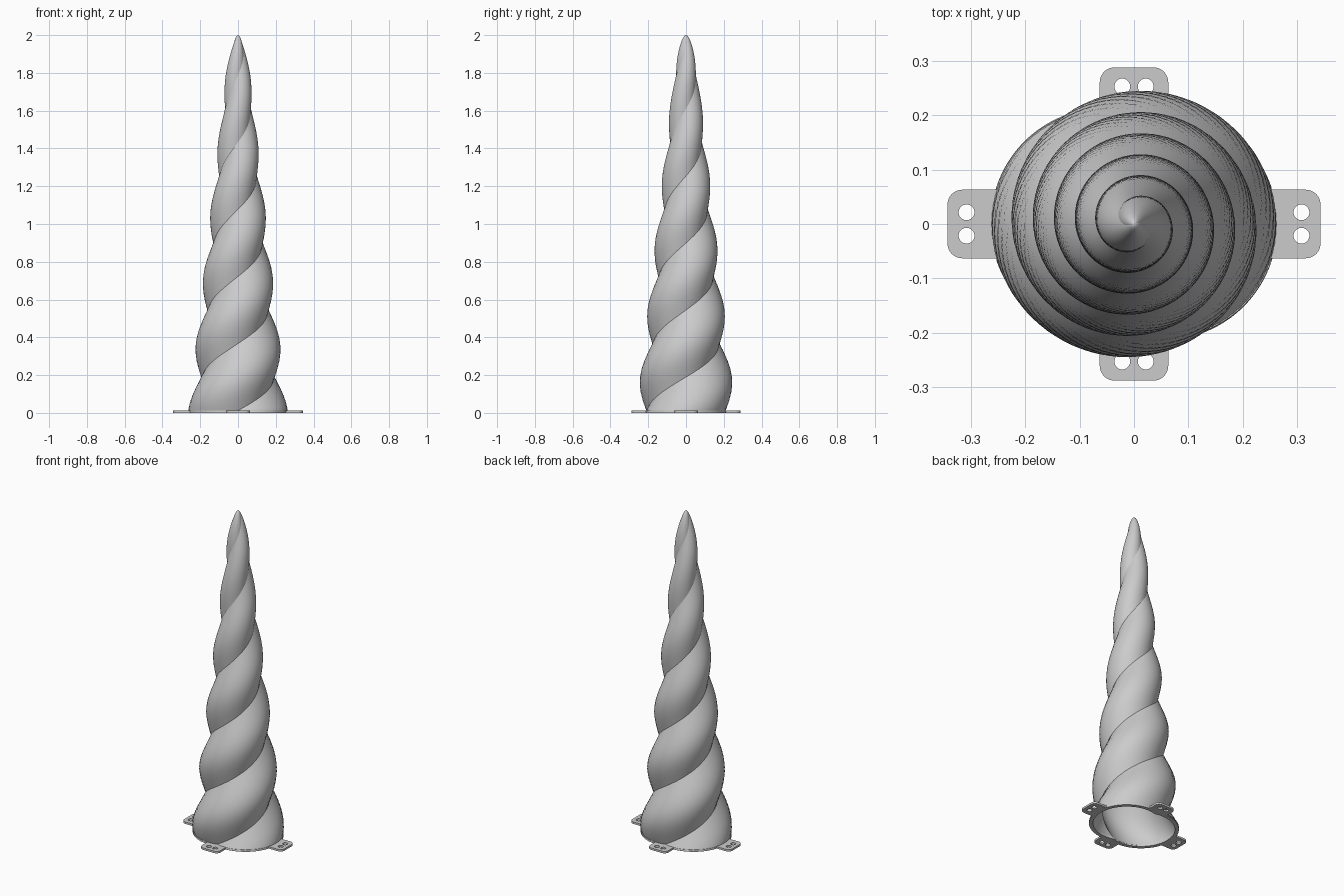
import bpy, bmesh, math

cube = bpy.data.objects.get("Cube")
if cube:
    bpy.data.objects.remove(cube, do_unlink=True)

BASE, TOP = 0.012, 2.0      # horn starts on the flange and ends at the tip
LOBE_RISE = 0.355           # height of half a turn
WALL = 0.02
SIDES, ROWS = 96, 150

grey = bpy.data.materials.new("light grey")
grey.use_nodes = True
grey.diffuse_color = (0.6, 0.6, 0.6, 1)
grey.node_tree.nodes["Principled BSDF"].inputs["Base Color"].default_value = (0.6, 0.6, 0.6, 1)


def lobed_radius(size, angle, inset=0.0):
    """Outline of two overlapping circles lying side by side."""
    shift, radius = 0.2 * size, 0.8 * size - inset
    across = min(abs(shift * math.sin(angle)), radius)
    return shift * abs(math.cos(angle)) + math.sqrt(radius ** 2 - across ** 2)


def horn_size(z):
    """Straight taper with a rounded tip."""
    t = max(0, (z - 1.72) / (TOP - 1.72))
    return (0.263 - 0.111 * (z - BASE)) * math.sqrt(max(0, 1 - t ** 2.5))


def add_wall(bm, top, inset):
    """Twisted wall from the base to a closed point; returns its lowest ring."""
    first = previous = None
    for i in range(ROWS):
        s = i / ROWS
        z = BASE / 2 + (top - BASE / 2) * (1 - (1 - s) ** 1.6)
        twist = math.pi * (z - BASE) / LOBE_RISE
        ring = []
        for k in range(SIDES):
            a = math.tau * k / SIDES
            r = lobed_radius(horn_size(z), a, inset)
            ring.append(bm.verts.new((r * math.cos(a + twist), r * math.sin(a + twist), z)))
        if previous:
            for k in range(SIDES):
                n = (k + 1) % SIDES
                bm.faces.new((previous[k], previous[n], ring[n], ring[k]))
        first = first or ring
        previous = ring
    tip = bm.verts.new((0, 0, top))
    for k in range(SIDES):
        bm.faces.new((previous[k], previous[(k + 1) % SIDES], tip))
    return first


# Hollow twisted horn
bm = bmesh.new()
outer = add_wall(bm, TOP, 0)
inner = add_wall(bm, 1.86, WALL)
for k in range(SIDES):
    n = (k + 1) % SIDES
    bm.faces.new((outer[n], outer[k], inner[k], inner[n]))
bmesh.ops.recalc_face_normals(bm, faces=bm.faces)
mesh = bpy.data.meshes.new("twisted_horn")
bm.to_mesh(mesh)
bm.free()
horn = bpy.data.objects.new("twisted_horn", mesh)
bpy.context.collection.objects.link(horn)
mesh.materials.append(grey)
bpy.ops.object.select_all(action="DESELECT")
horn.select_set(True)
bpy.context.view_layer.objects.active = horn
bpy.ops.object.shade_smooth_by_angle(angle=math.radians(20))

# Flange outline: lobed ring with a rounded tab on each of four sides
HALF, CORNER = 0.063, 0.027
outline, holes = [], []
for q in range(4):
    turn = q * math.pi / 2
    start, end = ((0.253, 0.343), (0.21, 0.288))[q % 2]

    def place(along, across):
        return (along * math.cos(turn) - across * math.sin(turn),
                along * math.sin(turn) + across * math.cos(turn))

    outline.append(place(start, -HALF))
    for side in (-1, 1):
        for j in range(9):
            a = side * math.pi / 2 * (1 - j / 8 if side < 0 else j / 8)
            outline.append(place(end - CORNER + CORNER * math.cos(a),
                                 side * (HALF - CORNER) + CORNER * math.sin(a)))
    outline.append(place(start, HALF))
    for j in range(91):
        a = math.radians(j)
        r = lobed_radius(0.264, turn + a)
        if min(r * math.sin(a), r * math.cos(a)) > HALF + 0.001:
            outline.append((r * math.cos(turn + a), r * math.sin(turn + a)))
    # Pair of screw holes
    for side in (-1, 1):
        holes.append([place(end - 0.035 + 0.0145 * math.cos(math.tau * j / 32),
                            side * 0.0215 + 0.0145 * math.sin(math.tau * j / 32))
                      for j in range(32)])

opening = []
for k in range(SIDES):
    a = math.tau * k / SIDES
    r = lobed_radius(0.263, a, WALL + 0.001)
    opening.append((r * math.cos(a), r * math.sin(a)))

# Flange plate
curve = bpy.data.curves.new("mounting_flange", "CURVE")
curve.dimensions = "2D"
curve.fill_mode = "BOTH"
curve.extrude = BASE / 2
for loop in [outline, opening] + holes:
    spline = curve.splines.new("POLY")
    spline.points.add(len(loop) - 1)
    for point, (x, y) in zip(spline.points, loop):
        point.co = (x, y, 0, 1)
    spline.use_cyclic_u = True
curve.materials.append(grey)
flange = bpy.data.objects.new("mounting_flange", curve)
flange.location.z = BASE / 2
bpy.context.collection.objects.link(flange)
bpy.ops.object.select_all(action="DESELECT")
flange.select_set(True)
bpy.context.view_layer.objects.active = flange
bpy.ops.object.convert(target="MESH")
bpy.ops.object.shade_smooth_by_angle(angle=math.radians(30))
